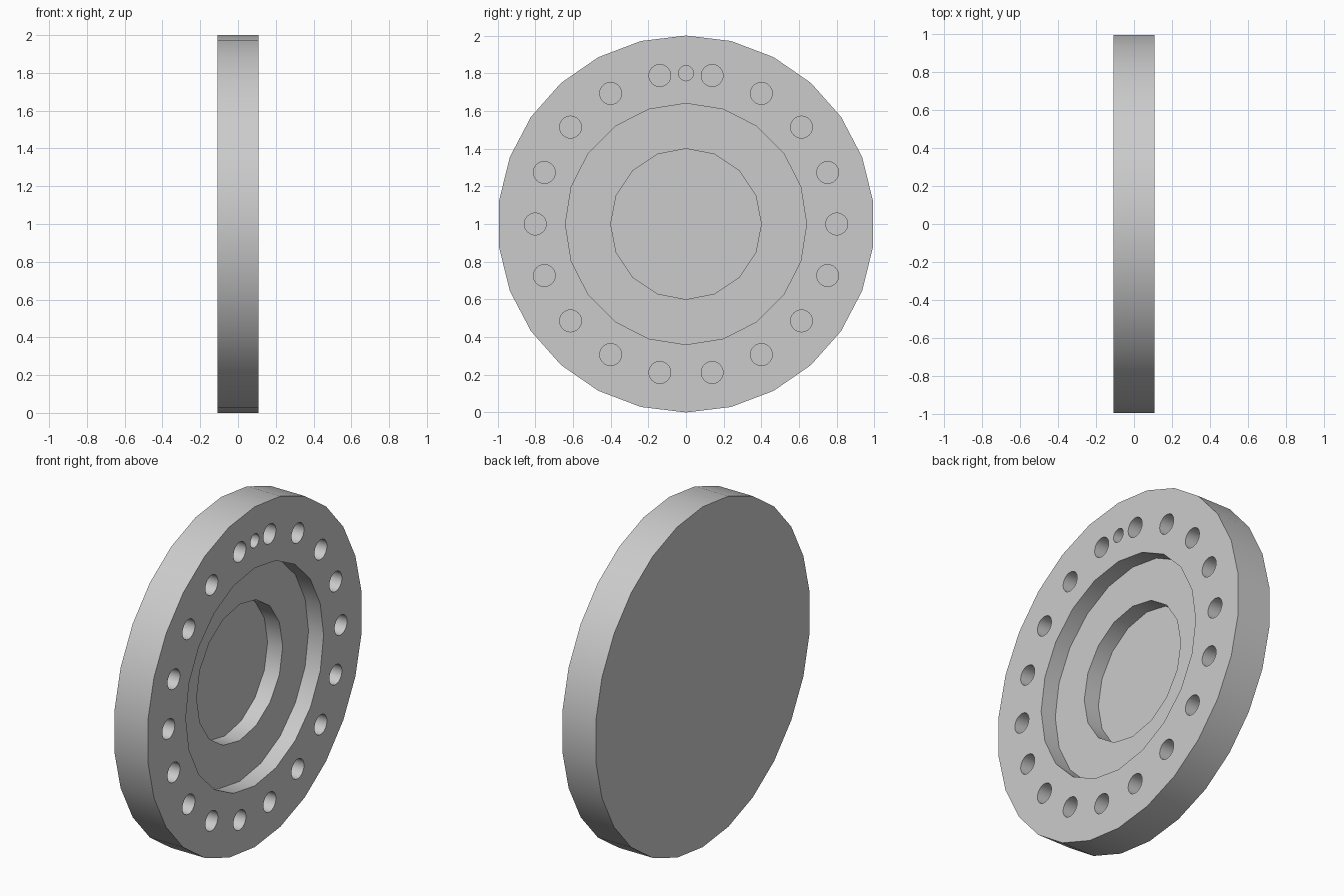
import bpy
import bmesh
from math import sin, cos, pi
from mathutils import Matrix

cube = bpy.data.objects.get("Cube")
if cube:
    bpy.data.objects.remove(cube)

HALF = 0.1085      # half the disc thickness
STEP = 0.098       # depth of each recess
HOLE_DEPTH = 0.15
OVERSHOOT = 0.05   # cutters stick out past the face

# Cylinder axis along x, first corner pointing up
AXIS = Matrix(((0, 0, 1, 0), (1, 0, 0, 0), (0, 1, 0, 0), (0, 0, 0, 1)))

grey = bpy.data.materials.new("light_grey")
grey.use_nodes = True
colour = (0.6, 0.6, 0.6, 1)
grey.diffuse_color = colour
grey.node_tree.nodes["Principled BSDF"].inputs["Base Color"].default_value = colour


def add_cylinder(bm, radius, sides, x0, x1, angle=0, offset=0):
    """Cylinder from x0 to x1, placed at an angle from the top of the disc."""
    place = Matrix.Translation(((x0 + x1) / 2, offset * sin(angle), 1 + offset * cos(angle)))
    bmesh.ops.create_cone(bm, cap_ends=True, segments=sides, radius1=radius,
                          radius2=radius, depth=x1 - x0, matrix=place @ AXIS)


def make_object(name, bm):
    mesh = bpy.data.meshes.new(name)
    bm.to_mesh(mesh)
    bm.free()
    mesh.materials.append(grey)
    obj = bpy.data.objects.new(name, mesh)
    bpy.context.collection.objects.link(obj)
    return obj


def cut(target, bm):
    """Cut the shape in bm out of the target."""
    cutter = make_object("cutter", bm)
    cutter.hide_render = True
    mod = target.modifiers.new("cut", 'BOOLEAN')
    mod.operation = 'DIFFERENCE'
    mod.solver = 'EXACT'
    mod.object = cutter
    bpy.context.view_layer.objects.active = target
    bpy.ops.object.modifier_apply(modifier=mod.name)
    bpy.data.objects.remove(cutter)


# Solid disc
bm = bmesh.new()
add_cylinder(bm, 1, 26, -HALF, HALF)
disc = make_object("flange_disc", bm)

# Wide recess, then a deeper one inside it
for radius, sides, depth in ((0.64, 20, STEP), (0.4, 16, 2 * STEP)):
    bm = bmesh.new()
    add_cylinder(bm, radius, sides, HALF - depth, HALF + OVERSHOOT)
    cut(disc, bm)

# Ring of bolt holes and a small locating hole at the top
bm = bmesh.new()
for i in range(18):
    add_cylinder(bm, 0.058, 32, HALF - HOLE_DEPTH, HALF + OVERSHOOT, (i + 0.5) * pi / 9, 0.8)
add_cylinder(bm, 0.04, 32, HALF - HOLE_DEPTH, HALF + OVERSHOOT, 0, 0.8)
cut(disc, bm)

# Smooth rims with crisp edges
bpy.ops.object.select_all(action='DESELECT')
disc.select_set(True)
bpy.context.view_layer.objects.active = disc
bpy.ops.object.shade_smooth_by_angle(angle=pi / 6)
